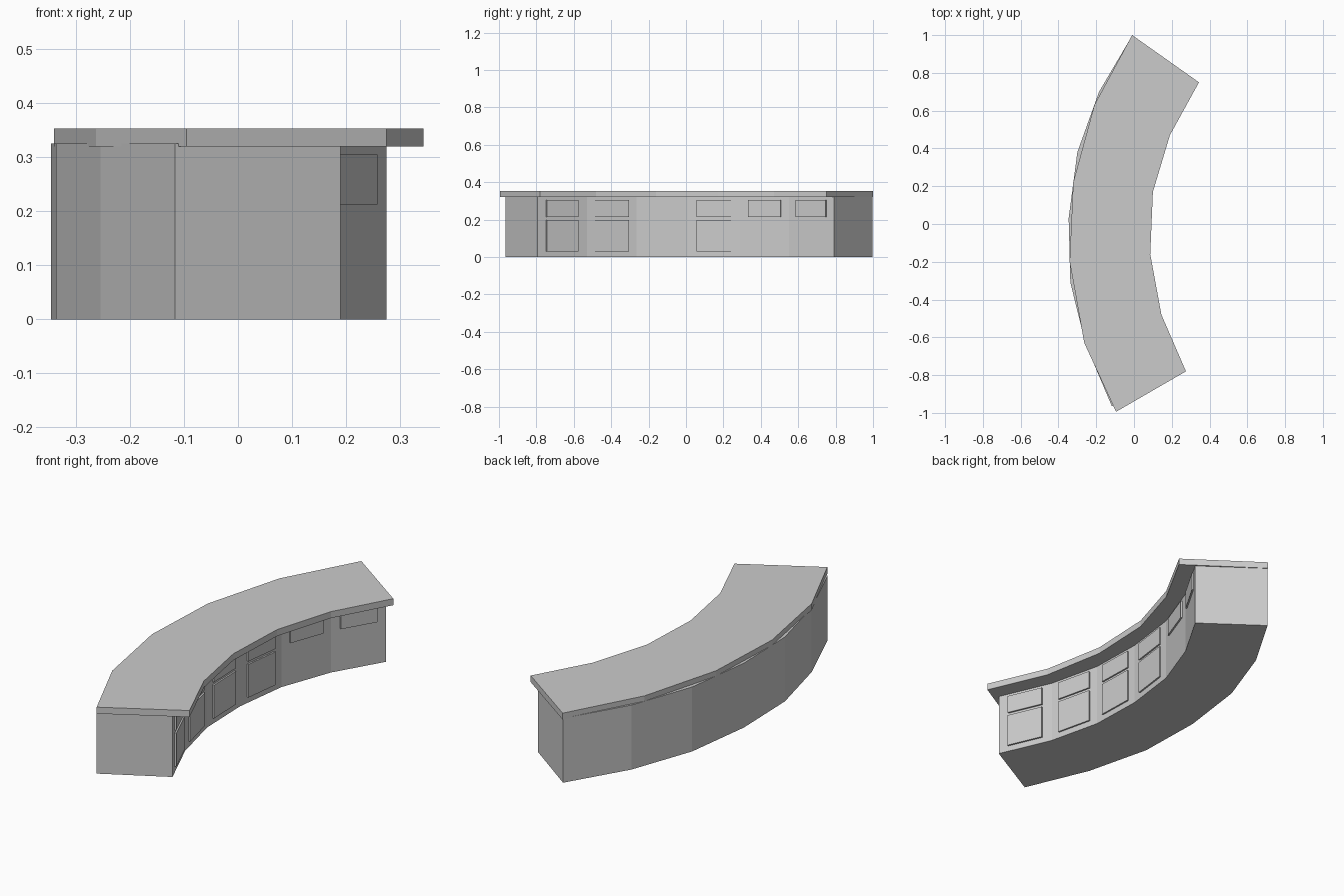
import bpy, bmesh
from mathutils import Vector

if "Cube" in bpy.data.objects:
    bpy.data.objects.remove(bpy.data.objects["Cube"])


def prism(name, outline, z0, z1):
    """Closed solid extruded upward from a plan outline."""
    bm = bmesh.new()
    base = bm.faces.new([bm.verts.new((x, y, z0)) for x, y in outline])
    ext = bmesh.ops.extrude_face_region(bm, geom=[base], use_keep_orig=True)
    top = [v for v in ext["geom"] if isinstance(v, bmesh.types.BMVert)]
    bmesh.ops.translate(bm, verts=top, vec=(0, 0, z1 - z0))
    bmesh.ops.recalc_face_normals(bm, faces=bm.faces)
    mesh = bpy.data.meshes.new(name)
    bm.to_mesh(mesh)
    bm.free()
    obj = bpy.data.objects.new(name, mesh)
    bpy.context.collection.objects.link(obj)
    return obj


# Curved cabinet body, six flat segments
body_outer = [(-0.117, -0.965), (-0.255, -0.64), (-0.337, -0.31), (-0.346, 0.03),
              (-0.30, 0.38), (-0.185, 0.70), (-0.01, 0.997)]
body_inner = [(0.19, -0.795), (0.075, -0.53), (0.012, -0.265), (0.004, 0.01),
              (0.04, 0.29), (0.135, 0.55), (0.275, 0.79)]
prism("cabinet_body", body_outer + body_inner[::-1], 0, 0.326)

# Overhanging worktop, five flat segments
top_outer = [(-0.095, -0.994), (-0.263, -0.63), (-0.341, -0.20), (-0.322, 0.22),
             (-0.21, 0.63), (-0.01, 1.0)]
top_inner = [(0.275, -0.78), (0.145, -0.48), (0.086, -0.16), (0.10, 0.17),
             (0.19, 0.47), (0.344, 0.75)]
prism("worktop", top_outer + top_inner[::-1], 0.32, 0.353)

# Raised drawer fronts on every segment, doors below on the first four
PANEL_W, RAISE = 0.185, 0.008
for i, (a, b) in enumerate(zip(body_inner, body_inner[1:])):
    a, b = Vector(a), Vector(b)
    along = (b - a).normalized()
    out = Vector((along.y, -along.x))
    mid = (a + b) / 2
    p, q = mid - along * PANEL_W / 2, mid + along * PANEL_W / 2
    outline = [p - out * 0.005, q - out * 0.005, q + out * RAISE, p + out * RAISE]
    prism(f"drawer_front_{i + 1}", outline, 0.213, 0.305)
    if i < 4:
        prism(f"cabinet_door_{i + 1}", outline, 0.03, 0.198)
